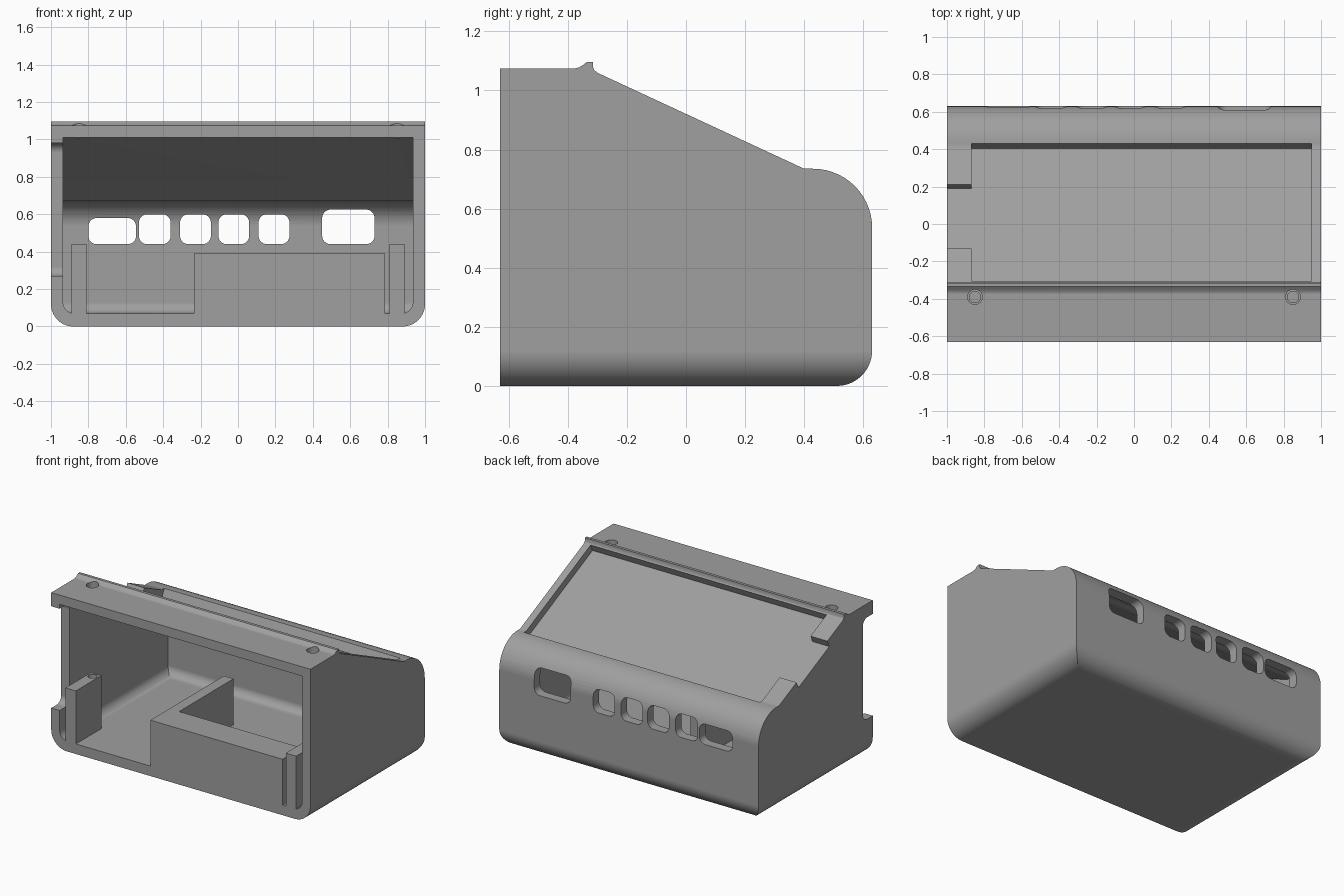
import bpy, bmesh, math

if "Cube" in bpy.data.objects:
    bpy.data.objects.remove(bpy.data.objects["Cube"])

grey = bpy.data.materials.new("warm_grey_plastic")
grey.diffuse_color = (0.35, 0.35, 0.35, 1)
grey.use_nodes = True
grey.node_tree.nodes["Principled BSDF"].inputs["Base Color"].default_value = grey.diffuse_color


def arc(cx, cy, r, a0, a1, n=14):
    return [(cx + r * math.cos(math.radians(a0 + (a1 - a0) * i / n)),
             cy + r * math.sin(math.radians(a0 + (a1 - a0) * i / n))) for i in range(n + 1)]


def prism(name, pts, axis, a, b):
    """Extrude a 2D outline along an axis: X takes (y,z), Y takes (x,z), Z takes (x,y)."""
    place = {"X": lambda p, t: (t, p[0], p[1]),
             "Y": lambda p, t: (p[0], t, p[1]),
             "Z": lambda p, t: (p[0], p[1], t)}[axis]
    bm = bmesh.new()
    lo = [bm.verts.new(place(p, a)) for p in pts]
    hi = [bm.verts.new(place(p, b)) for p in pts]
    bm.faces.new(lo)
    bm.faces.new(hi)
    n = len(pts)
    for i in range(n):
        j = (i + 1) % n
        bm.faces.new((lo[i], lo[j], hi[j], hi[i]))
    bmesh.ops.recalc_face_normals(bm, faces=bm.faces)
    me = bpy.data.meshes.new(name)
    bm.to_mesh(me)
    bm.free()
    ob = bpy.data.objects.new(name, me)
    bpy.context.collection.objects.link(ob)
    me.materials.append(grey)
    return ob


def select(ob):
    bpy.ops.object.select_all(action="DESELECT")
    ob.select_set(True)
    bpy.context.view_layer.objects.active = ob


def combine(ob, tool, op="DIFFERENCE"):
    m = ob.modifiers.new("bool", "BOOLEAN")
    m.operation, m.solver, m.object = op, "EXACT", tool
    select(ob)
    bpy.ops.object.modifier_apply(modifier=m.name)
    bpy.data.objects.remove(tool)


def rounded_rect(x0, x1, z0, z1, r):
    return (arc(x1 - r, z0 + r, r, -90, 0, 8) + arc(x1 - r, z1 - r, r, 0, 90, 8)
            + arc(x0 + r, z1 - r, r, 90, 180, 8) + arc(x0 + r, z0 + r, r, 180, 270, 8))


def tub(half, z0, top, r):
    """Front outline with rounded lower corners."""
    return (arc(half - r, z0 + r, r, -90, 0) + [(half, top), (-half, top)]
            + arc(-half + r, z0 + r, r, 180, 270))


# sloped top: point on (or offset d outward from) the slope
ANG = math.atan(0.464)


def slope(y, d=0.0):
    return (y + math.sin(ANG) * d, 0.735 - 0.464 * (y - 0.4) + math.cos(ANG) * d)


def slope_cutter(y0, y1, x0, x1):
    pts = [slope(y0, -0.05), slope(y0, 0.1), slope(y1, 0.1), slope(y1, -0.05)]
    return prism("recess_cutter", pts, "X", x0, x1)


# outer shell
side = ([(-0.63, 0)] + arc(0.51, 0.12, 0.12, -90, 0) + arc(0.43, 0.535, 0.2, 0, 90)
        + [(0.4, 0.735), (-0.298, 1.059), (-0.31, 1.068), (-0.315, 1.08), (-0.315, 1.097),
           (-0.335, 1.097), (-0.35, 1.085), (-0.362, 1.078), (-0.375, 1.075), (-0.63, 1.075)])
shell = prism("case_shell", side, "X", -1.2, 1.2)
combine(shell, prism("outline", tub(1.0, 0, 1.3, 0.12), "Y", -0.9, 0.9), "INTERSECT")

# open-front cavity
inner = ([(-0.75, 0.07)] + arc(0.505, 0.13, 0.06, -90, 0) + arc(0.43, 0.535, 0.135, 0, 90)
         + [(0.387, 0.67), (-0.355, 1.01), (-0.75, 1.01)])
cavity = prism("cavity", inner, "X", -1.1, 1.1)
combine(cavity, prism("cavity_outline", tub(0.935, 0.07, 1.3, 0.06), "Y", -0.9, 0.9), "INTERSECT")
combine(shell, cavity)

# screen recess in the slope, open to the left between two tabs
combine(shell, slope_cutter(-0.305, 0.425, -0.87, 0.95))
combine(shell, slope_cutter(-0.13, 0.21, -1.1, -0.8))

# notch in the front edge of the left wall
notch = ([(-0.8, 0.27)] + arc(-0.57, 0.32, 0.05, -90, 0) + arc(-0.57, 0.93, 0.05, 0, 90)
         + [(-0.8, 0.98)])
combine(shell, prism("notch_cutter", notch, "X", -1.1, -0.9))

# port openings in the back wall
ports = [(-0.80, -0.545, 0.58), (-0.53, -0.36, 0.60), (-0.31, -0.145, 0.60),
         (-0.105, 0.06, 0.60), (0.11, 0.275, 0.60), (0.45, 0.73, 0.625)]
for x0, x1, top in ports:
    combine(shell, prism("port_cutter", rounded_rect(x0, x1, 0.44, top, 0.045), "Y", 0.45, 0.75))

# screw posts, with matching holes through the top bar
parts = [shell]
for s, label in ((-1, "left"), (1, "right")):
    hole = arc(s * 0.85, -0.39, 0.04, 0, 345, 23)
    combine(shell, prism("hole_cutter", hole, "Z", 0.95, 1.2))
    x0, x1 = sorted((s * 0.81, s * 0.89))
    post = prism(label + "_screw_post", [(x0, -0.63), (x1, -0.63), (x1, -0.35), (x0, -0.35)],
                 "Z", 0.07, 0.44)
    small = arc(s * 0.85, -0.39, 0.03, 0, 345, 23)
    combine(post, prism("post_hole_cutter", small, "Z", 0.25, 0.6))
    parts.append(post)

# L-shaped inner partition
parts.append(prism("inner_partition",
                   [(-0.235, -0.63), (0.785, -0.63), (0.785, -0.42), (-0.16, -0.42),
                    (-0.16, 0.18), (-0.235, 0.18)], "Z", 0.07, 0.39))

for ob in parts:
    select(ob)
    bpy.ops.object.shade_smooth_by_angle(angle=math.radians(30))
    wn = ob.modifiers.new("weighted_normals", "WEIGHTED_NORMAL")
    wn.keep_sharp = True
